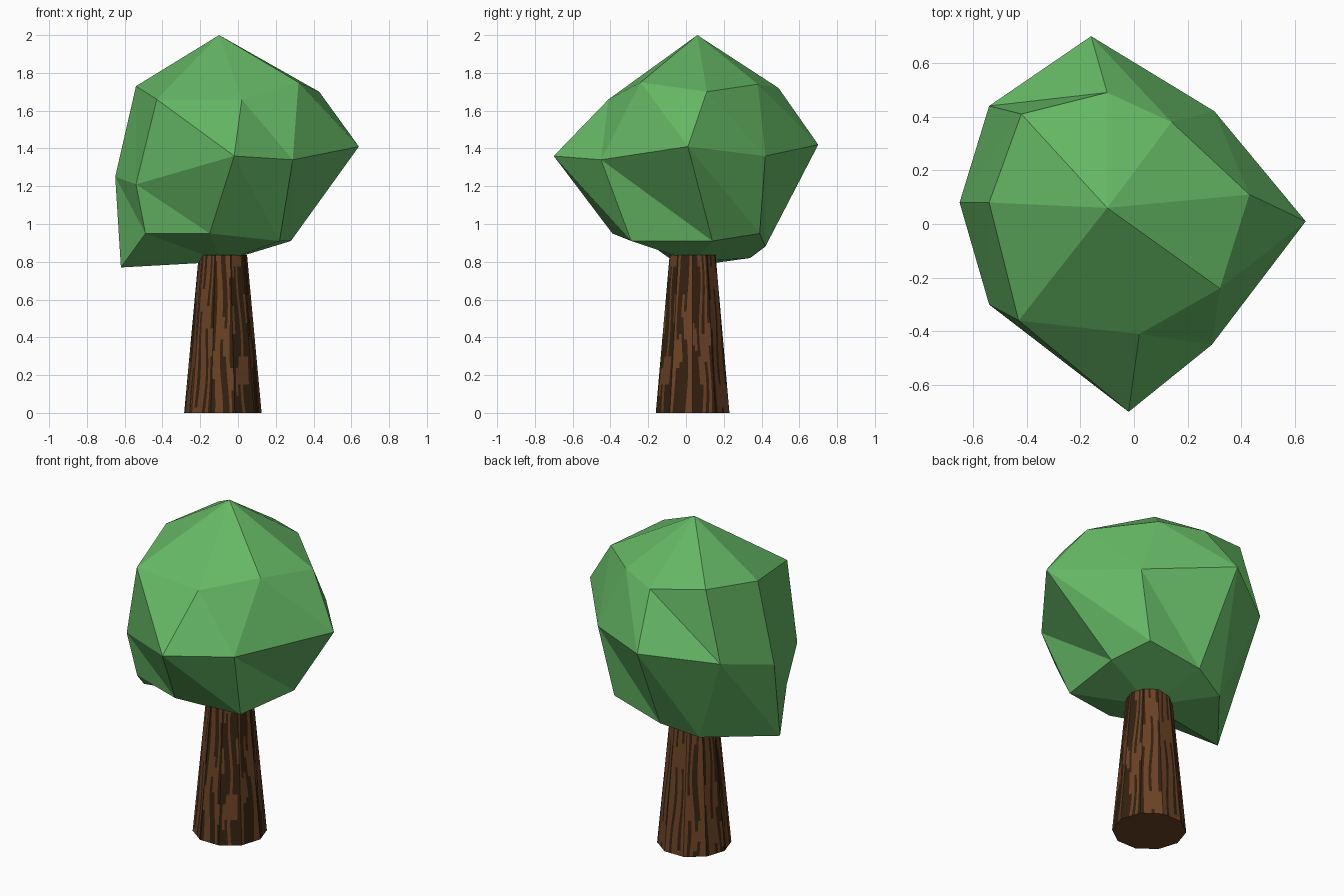
import bpy
import bmesh
import math
import random
from mathutils import Vector

random.seed(4)

default_cube = bpy.data.objects.get("Cube")
if default_cube:
    bpy.data.objects.remove(default_cube, do_unlink=True)


def make_material(name, colour):
    material = bpy.data.materials.new(name)
    material.use_nodes = True
    rgba = (*colour, 1.0)
    material.diffuse_color = rgba
    shader = material.node_tree.nodes["Principled BSDF"]
    shader.inputs["Base Color"].default_value = rgba
    shader.inputs["Roughness"].default_value = 0.9
    return material


def finish_object(name, bm, materials):
    bmesh.ops.recalc_face_normals(bm, faces=bm.faces[:])
    mesh = bpy.data.meshes.new(name)
    bm.to_mesh(mesh)
    bm.free()
    for material in materials:
        mesh.materials.append(material)
    obj = bpy.data.objects.new(name, mesh)
    bpy.context.collection.objects.link(obj)
    return obj


leaf_green = make_material("leaf green", (0.13, 0.48, 0.13))
bark_brown = make_material("bark brown", (0.147, 0.055, 0.019))
bark_dark = make_material("dark bark groove", (0.034, 0.015, 0.005))

# Crown: a lumpy low-poly ball, three rings of eight points between two poles
crown_top = (-0.1, 0.06, 2)
crown_bottom = (-0.08, 0.04, 0.8)
upper_ring = [(-0.43, -0.36, 1.66), (0.02, -0.41, 1.66), (0.32, -0.24, 1.75), (0.43, 0.11, 1.7),
              (0.14, 0.38, 1.74), (-0.1, 0.49, 1.72), (-0.42, 0.41, 1.77), (-0.54, 0.08, 1.73)]
middle_ring = [(-0.54, -0.3, 1.21), (-0.02, -0.7, 1.36), (0.29, -0.45, 1.34), (0.64, 0.01, 1.41),
               (0.3, 0.42, 1.36), (-0.16, 0.7, 1.42), (-0.54, 0.44, 1.36), (-0.65, 0.08, 1.25)]
lower_ring = [(-0.49, -0.27, 0.95), (-0.15, -0.39, 0.95), (0.22, -0.29, 0.91), (0.28, 0.14, 0.91),
              (0.21, 0.39, 0.95), (-0.12, 0.42, 0.88), (-0.33, 0.34, 0.82), (-0.62, -0.02, 0.77)]


def build_crown():
    bm = bmesh.new()
    top = bm.verts.new(crown_top)
    bottom = bm.verts.new(crown_bottom)
    rings = [[bm.verts.new(p) for p in ring] for ring in (upper_ring, middle_ring, lower_ring)]
    count = len(upper_ring)
    for i in range(count):
        j = (i + 1) % count
        bm.faces.new((top, rings[0][i], rings[0][j]))
        for above, below in zip(rings, rings[1:]):
            bm.faces.new((above[i], below[i], below[j]))
            bm.faces.new((above[i], below[j], above[j]))
        bm.faces.new((bottom, rings[-1][j], rings[-1][i]))
    return finish_object("crown", bm, [leaf_green])


# Trunk: a tapered ten-sided post whose flat sides are cut into wavy bark strips
SIDES = 10
STRIPS = 7
ROWS = 28
HEIGHT = 0.835
BASE_RADIUS = 0.205
TOP_RADIUS = 0.128
CENTRE = Vector((-0.08, 0.035, 0))


def corner(side, radius):
    angle = math.tau * side / SIDES
    return Vector((math.cos(angle), math.sin(angle), 0)) * radius


def trunk_point(column, row):
    side, strip = divmod(column, STRIPS)
    height = row / ROWS
    radius = BASE_RADIUS + (TOP_RADIUS - BASE_RADIUS) * height
    # the wave fades out at the corners so that each side stays flat
    fade = math.sin(math.pi * strip / STRIPS)
    wave = 0.08 * fade * math.sin(height * 9 + side * 2)
    point = corner(side, radius).lerp(corner(side + 1, radius), strip / STRIPS + wave)
    return CENTRE + point + Vector((0, 0, height * HEIGHT))


def build_trunk():
    bm = bmesh.new()
    columns = SIDES * STRIPS
    grid = [[bm.verts.new(trunk_point(c, r)) for c in range(columns)] for r in range(ROWS + 1)]
    for c in range(columns):
        d = (c + 1) % columns
        # every second or third strip is a groove, broken here and there
        is_groove = random.random() < 0.25 or c % 3 == 1
        phase = random.uniform(0, math.tau)
        for r in range(ROWS):
            face = bm.faces.new((grid[r][c], grid[r][d], grid[r + 1][d], grid[r + 1][c]))
            unbroken = math.sin(r * 0.3 + phase) > -0.75
            face.material_index = int(is_groove and unbroken)
    bm.faces.new(grid[0][::-1])
    bm.faces.new(grid[-1])
    return finish_object("trunk", bm, [bark_brown, bark_dark])


build_crown()
build_trunk()
